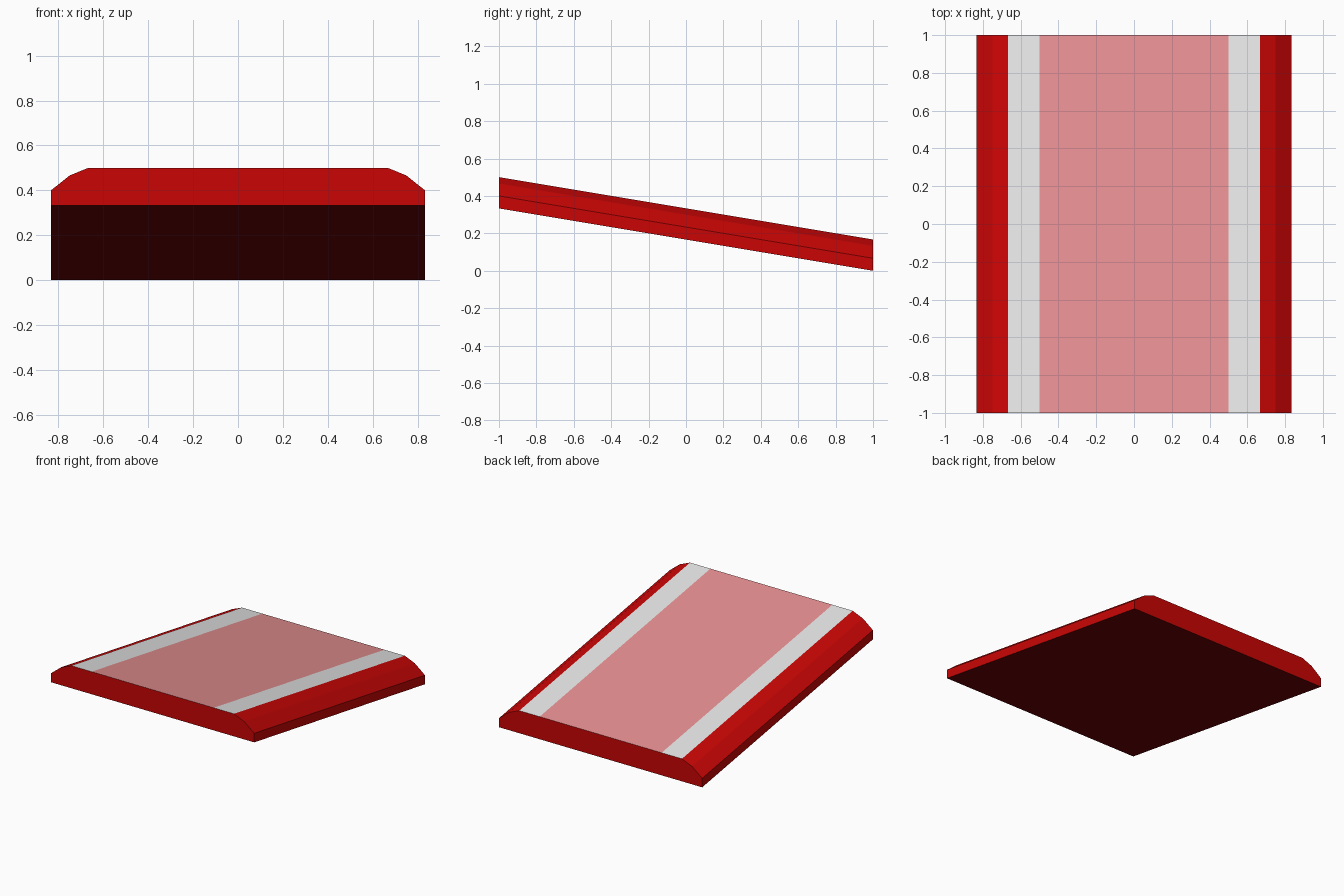
import bpy, bmesh

if "Cube" in bpy.data.objects:
    bpy.data.objects.remove(bpy.data.objects["Cube"])


def material(name, rgb):
    m = bpy.data.materials.new(name)
    m.diffuse_color = (*rgb, 1)
    m.use_nodes = True
    m.node_tree.nodes["Principled BSDF"].inputs["Base Color"].default_value = m.diffuse_color
    return m


red = material("red", (0.59, 0.0015, 0.0015))
white = material("white", (0.93, 0.93, 0.93))
pink = material("pink", (0.93, 0.325, 0.335))
dark_red = material("dark red", (0.17, 0.001, 0.001))

# Right half of the cross-section (x, height), from bottom to top
half = [(0.833, 0.0), (0.833, 0.067), (0.75, 0.133), (0.667, 0.167), (0.5, 0.167)]
profile = half + [(-x, z) for x, z in reversed(half)]


def drop(y):
    """Height of the underside: the slab falls from front to back."""
    return (1 - y) / 6


# Sloped slab: sweep the cross-section from front to back, ends kept vertical
bm = bmesh.new()
front, back = [[bm.verts.new((x, y, z + drop(y))) for x, z in profile] for y in (-1, 1)]
bm.faces.new(front)
bm.faces.new(back[::-1])
n = len(profile)
for i in range(n):
    j = (i + 1) % n
    bm.faces.new((front[i], back[i], back[j], front[j]))
bmesh.ops.recalc_face_normals(bm, faces=bm.faces)

# Flat top faces: pink lane, white stripe on each side; dark underside
for f in bm.faces:
    c = f.calc_center_median()
    if f.normal.z > 0.97 and c.z > drop(c.y) + 0.16:
        f.material_index = 2 if abs(c.x) < 0.1 else 1
    elif f.normal.z < -0.5:
        f.material_index = 3

mesh = bpy.data.meshes.new("sloped_track")
bm.to_mesh(mesh)
bm.free()
for m in (red, white, pink, dark_red):
    mesh.materials.append(m)
bpy.context.collection.objects.link(bpy.data.objects.new("sloped_track", mesh))
